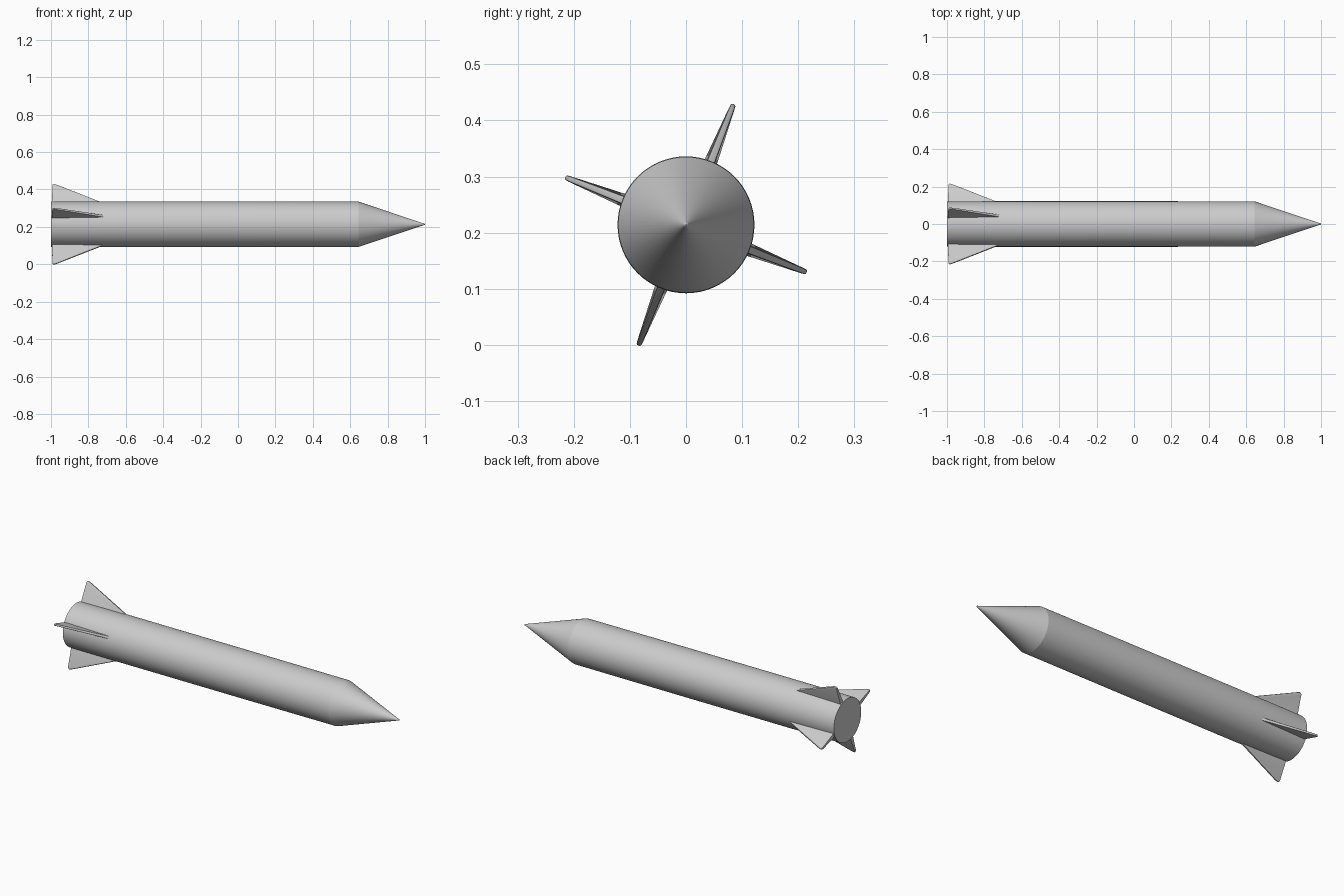
import bpy, bmesh, math
from mathutils import Matrix, Vector

cube = bpy.data.objects.get("Cube")
if cube:
    bpy.data.objects.remove(cube, do_unlink=True)

AXIS_Z = 0.214          # height of the long axis
SEGMENTS = 64

# One plain grey
grey = bpy.data.materials.new("light_grey")
grey.use_nodes = True
colour = (0.6, 0.6, 0.6, 1)
grey.diffuse_color = colour
grey.node_tree.nodes["Principled BSDF"].inputs["Base Color"].default_value = colour


def finish(name, bm, angle):
    bmesh.ops.recalc_face_normals(bm, faces=bm.faces)
    mesh = bpy.data.meshes.new(name)
    bm.to_mesh(mesh)
    bm.free()
    mesh.materials.append(grey)
    obj = bpy.data.objects.new(name, mesh)
    obj.location.z = AXIS_Z
    bpy.context.collection.objects.link(obj)
    bpy.ops.object.select_all(action='DESELECT')
    obj.select_set(True)
    bpy.context.view_layer.objects.active = obj
    bpy.ops.object.shade_smooth_by_angle(angle=math.radians(angle))
    return obj


# Body tube and nose cone: (x, radius) profile turned about the x axis
profile = [(-1.0, 0.121), (-0.7, 0.122), (0.0, 0.122), (0.645, 0.121),
           (0.985, 0.007), (0.997, 0.004), (1.0, 0.0015)]
bm = bmesh.new()
rings = []
for x, r in profile:
    rings.append([bm.verts.new((x, r * math.cos(a), r * math.sin(a)))
                  for a in (math.tau * i / SEGMENTS for i in range(SEGMENTS))])
for lower, upper in zip(rings, rings[1:]):
    for i in range(SEGMENTS):
        j = (i + 1) % SEGMENTS
        bm.faces.new((lower[i], lower[j], upper[j], upper[i]))
bm.faces.new(rings[0])
bm.faces.new(rings[-1])
finish("body_and_nose", bm, 15)

# Four swept tail fins: (x, distance from axis, half thickness)
outline = [(-0.995, 0.10, 0.013), (-0.70, 0.10, 0.008), (-0.72, 0.121, 0.007),
           (-0.965, 0.225, 0.005), (-0.985, 0.232, 0.004), (-0.992, 0.225, 0.005)]
for n, name in enumerate(("upper_fin", "front_fin", "lower_fin", "back_fin")):
    turn = Matrix.Rotation(math.radians(68.5 + 90 * n), 3, 'X')
    bm = bmesh.new()
    sides = [[bm.verts.new(turn @ Vector((x, d, s * t))) for x, d, t in outline]
             for s in (-1, 1)]
    count = len(outline)
    for side in sides:
        bm.faces.new(side)
    for i in range(count):
        j = (i + 1) % count
        bm.faces.new((sides[0][i], sides[0][j], sides[1][j], sides[1][i]))
    # Rounded fin edges
    bmesh.ops.recalc_face_normals(bm, faces=bm.faces)
    rim = [e for e in bm.edges if e.calc_face_angle(0) > 1.0
           and min(v.co.yz.length for v in e.verts) > 0.11]
    bmesh.ops.bevel(bm, geom=rim, offset=0.003, segments=2, affect='EDGES',
                    profile=0.5, clamp_overlap=True)
    finish(name, bm, 40)
